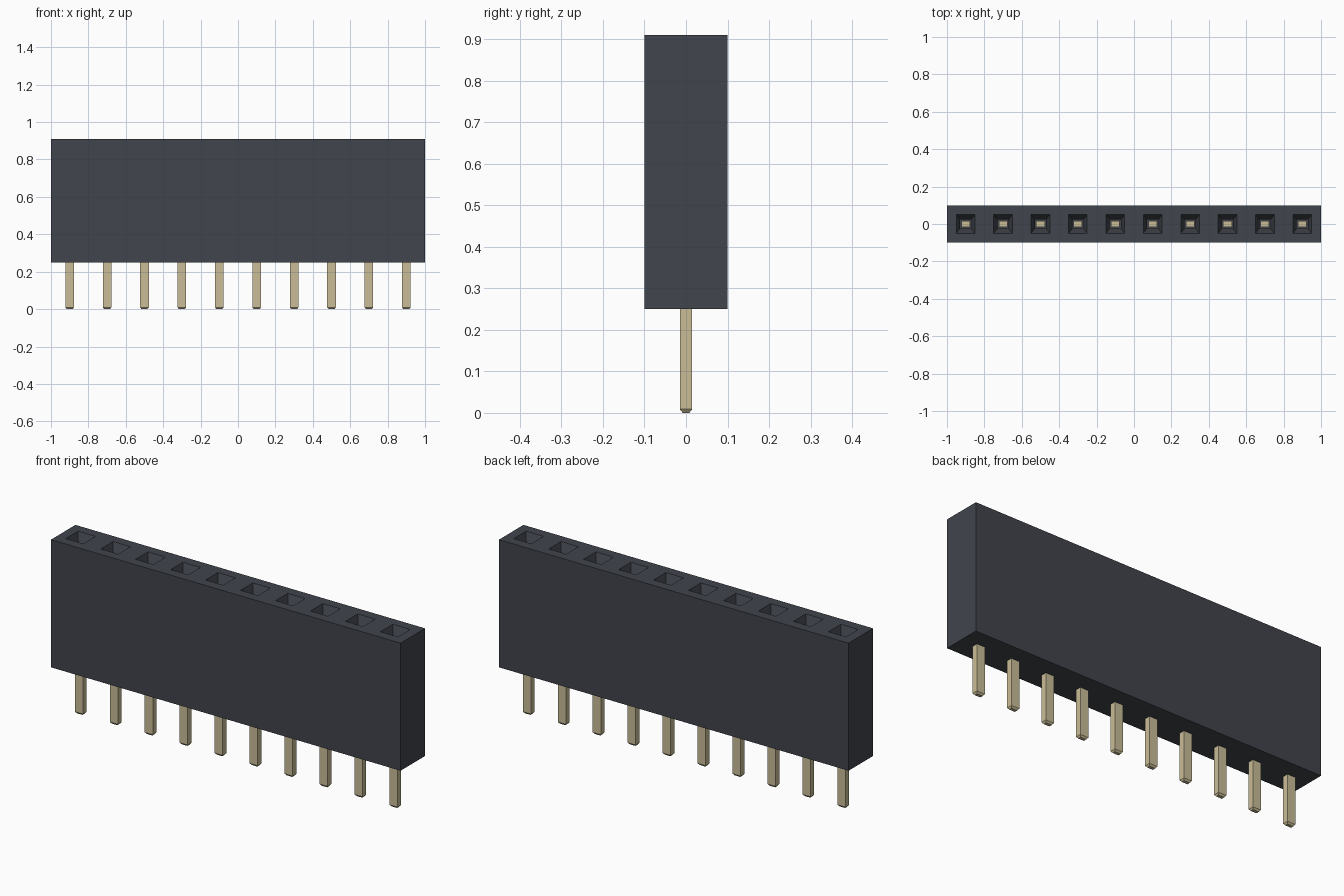
import bpy, bmesh

if "Cube" in bpy.data.objects:
    bpy.data.objects.remove(bpy.data.objects["Cube"], do_unlink=True)

COUNT, PITCH = 10, 0.2
BASE, TOP = 0.25, 0.91


def material(name, rgb):
    m = bpy.data.materials.new(name)
    m.use_nodes = True
    m.diffuse_color = (*rgb, 1)
    m.node_tree.nodes["Principled BSDF"].inputs["Base Color"].default_value = (*rgb, 1)
    return m


def ring(bm, x, hx, hy, z):
    return [bm.verts.new((x + sx * hx, sy * hy, z))
            for sx, sy in ((-1, -1), (1, -1), (1, 1), (-1, 1))]


def skin(bm, rings, sides=range(4)):
    """Join consecutive four-point rings with quads."""
    for a, b in zip(rings, rings[1:]):
        for i in sides:
            j = (i + 1) % 4
            bm.faces.new((a[i], a[j], b[j], b[i]))


def finish(bm, name, mat):
    bmesh.ops.recalc_face_normals(bm, faces=bm.faces)
    me = bpy.data.meshes.new(name)
    bm.to_mesh(me)
    bm.free()
    me.materials.append(mat)
    ob = bpy.data.objects.new(name, me)
    bpy.context.collection.objects.link(ob)
    return ob


black = material("black plastic", (0.052, 0.058, 0.072))
gold = material("pale gold metal", (0.59, 0.51, 0.31))
slots = [(i - (COUNT - 1) / 2) * PITCH for i in range(COUNT)]

# Housing: one cell per socket, each with a tapered mouth and a straight shaft
bm = bmesh.new()
for k, x in enumerate(slots):
    low = ring(bm, x, PITCH / 2, 0.1, BASE)
    high = ring(bm, x, PITCH / 2, 0.1, TOP)
    bm.faces.new(low[::-1])
    walls = [0, 2] + ([3] if k == 0 else []) + ([1] if k == COUNT - 1 else [])
    skin(bm, [low, high], walls)
    mouth = ring(bm, x, 0.05, 0.05, TOP)
    throat = ring(bm, x, 0.03, 0.024, TOP - 0.06)
    floor = ring(bm, x, 0.03, 0.024, TOP - 0.25)
    skin(bm, [high, mouth, throat, floor])
    bm.faces.new(floor)
bmesh.ops.remove_doubles(bm, verts=bm.verts, dist=1e-4)
finish(bm, "housing", black)

# Pins: flat bars with a chamfered tip, running up into the sockets
for k, x in enumerate(slots):
    bm = bmesh.new()
    rings = [ring(bm, x, 0.016, 0.008, 0), ring(bm, x, 0.023, 0.015, 0.009),
             ring(bm, x, 0.023, 0.015, TOP - 0.1)]
    skin(bm, rings)
    bm.faces.new(rings[0][::-1])
    bm.faces.new(rings[-1])
    finish(bm, f"pin_{k + 1}", gold)
